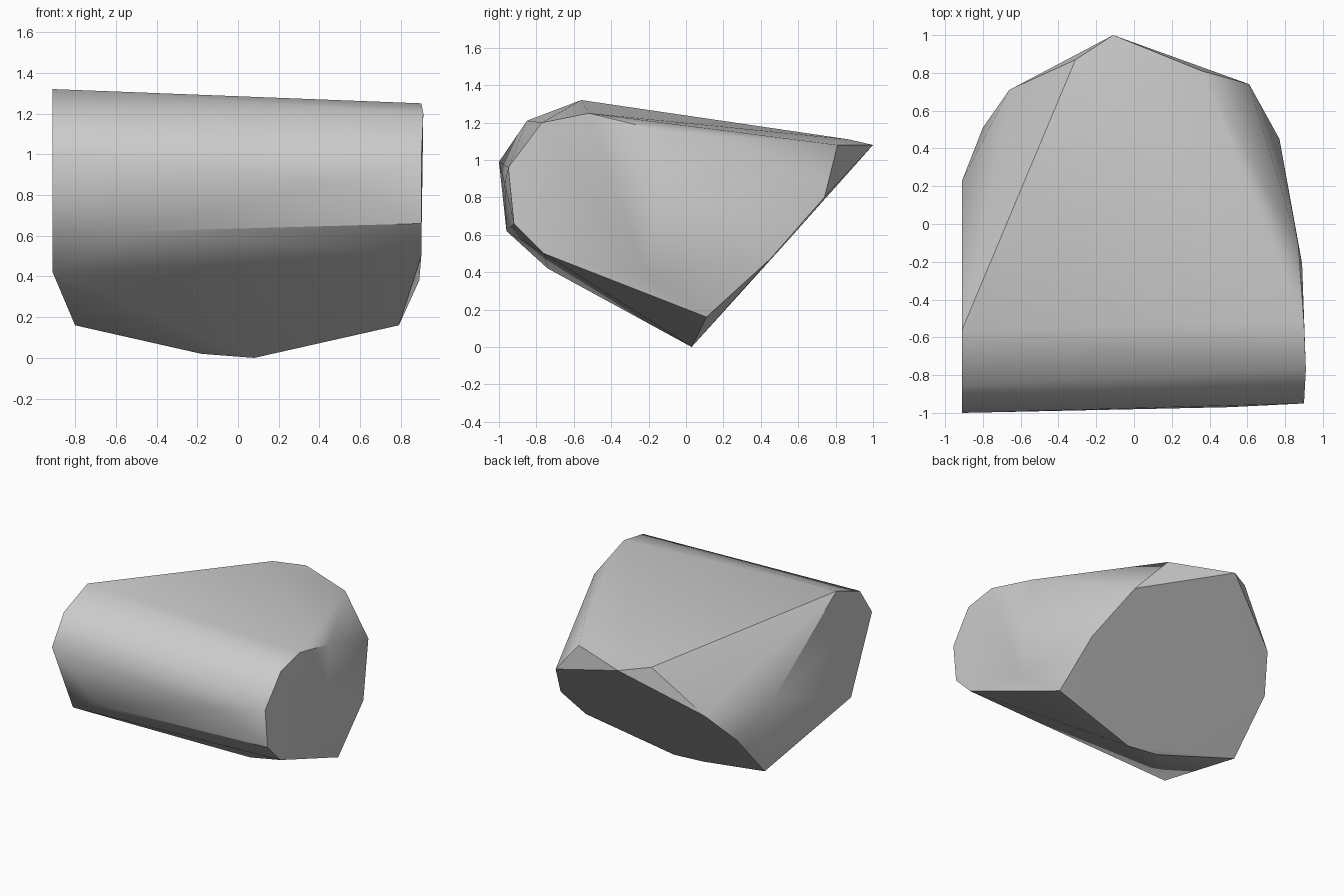
import bpy
import bmesh
import math

# Remove the default object
default_cube = bpy.data.objects.get("Cube")
if default_cube:
    bpy.data.objects.remove(default_cube, do_unlink=True)


def make_material(name, color):
    material = bpy.data.materials.new(name)
    material.use_nodes = True
    material.diffuse_color = color
    material.node_tree.nodes["Principled BSDF"].inputs["Base Color"].default_value = color
    return material


def make_hull(name, corner_groups, material, flatness, sharp_angle):
    """Wrap groups of corner points in one convex, softly shaded stone."""
    bm = bmesh.new()
    for group in corner_groups:
        for corner in group:
            bm.verts.new(corner)
    hull = bmesh.ops.convex_hull(bm, input=bm.verts[:])
    leftovers = {item for key in ("geom_interior", "geom_unused") for item in hull[key]
                 if isinstance(item, bmesh.types.BMVert) and item.is_valid}
    bmesh.ops.delete(bm, geom=list(leftovers), context="VERTS")
    # Merge the nearly level triangles into broad facets
    bmesh.ops.dissolve_limit(bm, angle_limit=flatness, verts=bm.verts[:], edges=bm.edges[:])
    bmesh.ops.recalc_face_normals(bm, faces=bm.faces[:])
    mesh = bpy.data.meshes.new(name)
    bm.to_mesh(mesh)
    bm.free()
    mesh.materials.append(material)
    stone = bpy.data.objects.new(name, mesh)
    bpy.context.collection.objects.link(stone)

    bpy.ops.object.select_all(action="DESELECT")
    stone.select_set(True)
    bpy.context.view_layer.objects.active = stone
    bpy.ops.object.shade_smooth_by_angle(angle=sharp_angle)
    return stone


# Broken end of the stone on the +x side
left_end = [
    (.90, -.52, 1.25), (.91, -.77, 1.2), (.90, -.95, .96), (.90, -.92, .66),
    (.90, -.76, .5), (.89, -.21, .38), (.87, -.11, 1.15),
]

# Broken end on the -x side
right_end = [
    (-.91, -.56, 1.32), (-.91, -.85, 1.21), (-.91, -1, .99),
    (-.91, -.74, .42), (-.91, .23, .76),
]

# Rim of the slanted underside at the back
underside = [
    (.08, .03, 0), (.79, .11, .16), (.77, .45, .47), (.61, .74, .8), (-.11, 1, 1.08),
    (-.66, .71, .76), (-.80, .51, .53), (-.80, .17, .16), (-.18, .04, .02),
]

# Chips along the top ridge and the rounded front
chips = [(.36, .81, 1.08), (-.31, .87, 1.11), (-.54, -.96, .62), (.5, -.97, .87)]

stone_grey = make_material("stone grey", (.6, .6, .6, 1))
make_hull("rock", (left_end, right_end, underside, chips), stone_grey,
          flatness=math.radians(2), sharp_angle=math.radians(35))
